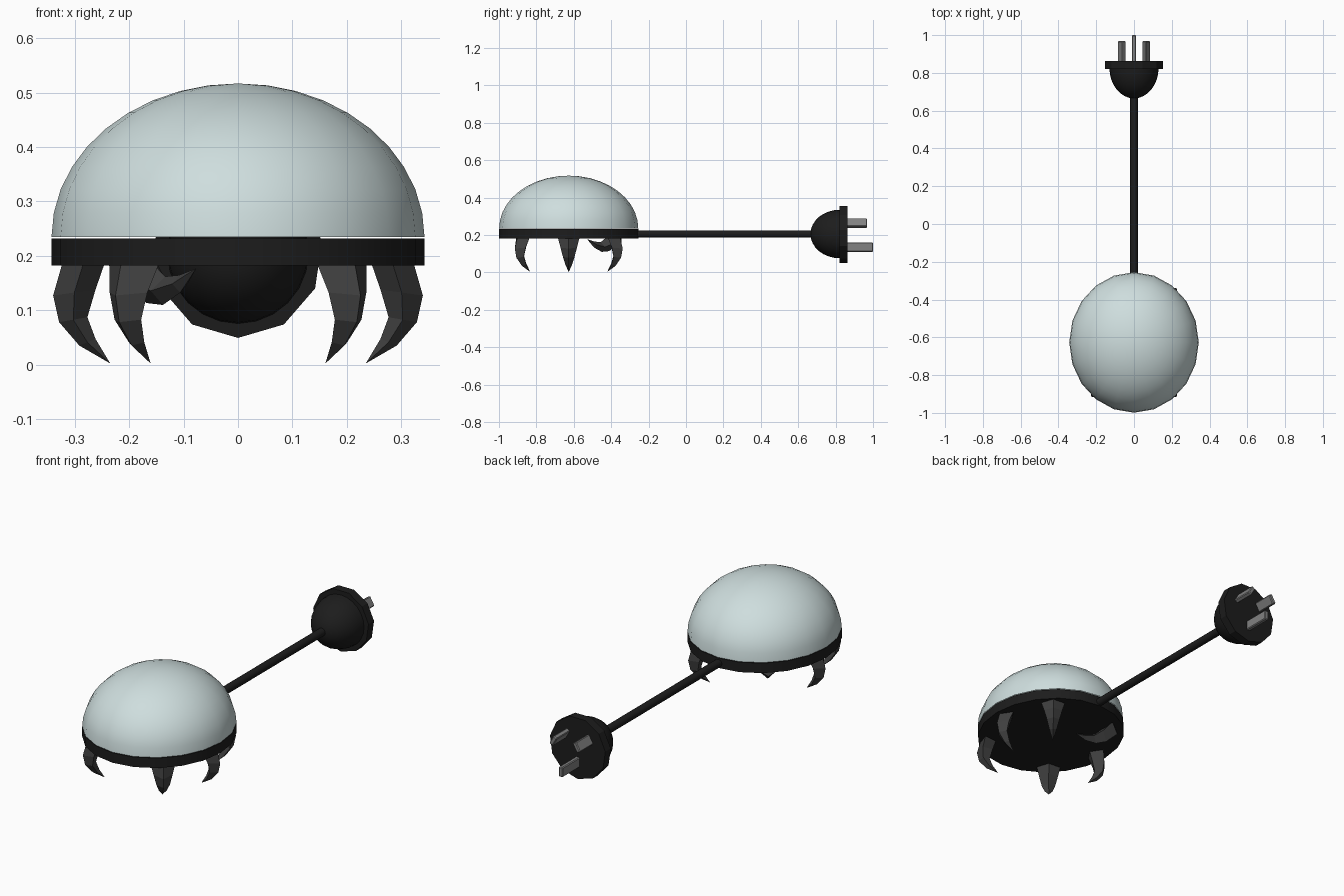
import bpy, bmesh, math
from mathutils import Matrix, Vector

if "Cube" in bpy.data.objects:
    bpy.data.objects.remove(bpy.data.objects["Cube"])


def material(name, r, g, b):
    m = bpy.data.materials.new(name)
    m.diffuse_color = (r, g, b, 1)
    m.use_nodes = True
    m.node_tree.nodes["Principled BSDF"].inputs["Base Color"].default_value = m.diffuse_color
    return m


PALE = material("pale_blue_grey", 0.62, 0.73, 0.73)
BLACK = material("black", 0.012, 0.012, 0.012)
CLAW = material("dark_grey", 0.05, 0.05, 0.05)
METAL = material("metal_grey", 0.22, 0.22, 0.22)


def finish(bm, name, mat, smooth=False):
    bmesh.ops.remove_doubles(bm, verts=bm.verts, dist=1e-5)
    bmesh.ops.recalc_face_normals(bm, faces=bm.faces)
    me = bpy.data.meshes.new(name)
    bm.to_mesh(me)
    bm.free()
    me.materials.append(mat)
    ob = bpy.data.objects.new(name, me)
    bpy.context.collection.objects.link(ob)
    if smooth:
        bpy.ops.object.select_all(action='DESELECT')
        ob.select_set(True)
        bpy.context.view_layer.objects.active = ob
        bpy.ops.object.shade_smooth_by_angle(angle=math.radians(35))
    return ob


def loft(name, rings, mat, smooth=False, caps=(True, True), matrix=None):
    """Skin a list of equal-length point rings."""
    bm = bmesh.new()
    vs = [[bm.verts.new(p) for p in ring] for ring in rings]
    n = len(vs[0])
    for a, b in zip(vs, vs[1:]):
        for i in range(n):
            j = (i + 1) % n
            bm.faces.new((a[i], a[j], b[j], b[i]))
    for cap, ring in zip(caps, (vs[0], vs[-1])):
        if cap:
            bm.faces.new(ring)
    if matrix:
        bm.transform(matrix)
    return finish(bm, name, mat, smooth)


def turned(name, profile, sides, mat, smooth=True, caps=(True, True), matrix=None,
           start=math.pi / 2):
    """Revolve (rx, ry, z) stations about z."""
    ang = [start + 2 * math.pi * i / sides for i in range(sides)]
    rings = [[(rx * math.cos(a), ry * math.sin(a), z) for a in ang]
             for rx, ry, z in profile]
    return loft(name, rings, mat, smooth, caps, matrix)


CY = -0.627       # centre of the domed body
RX, RY = 0.343, 0.372
CABLE_Z = 0.205

# Domed shell
dome = []
for i in range(11):
    t = math.pi / 2 * i / 10
    c = math.cos(t) if i < 10 else 0
    dome.append((RX * c, RY * c, 0.235 + 0.282 * math.sin(t)))
body = Matrix.Translation((0, CY, 0))
turned("dome", dome, 20, PALE, caps=(False, False), matrix=body)

# Base ring with closed underside
turned("base", [(RX, RY, 0.182), (RX, RY, 0.232)], 20, BLACK, matrix=body)

# Claws: outer r, z / inner r, z / half width
STATIONS = [(0.322, 0.190, 0.244, 0.190, 0.059),
            (0.340, 0.127, 0.262, 0.138, 0.044),
            (0.329, 0.078, 0.277, 0.087, 0.031),
            (0.292, 0.035, 0.262, 0.047, 0.018),
            (0.235, 0.002, 0.235, 0.002, 0.0)]


def claw(name, degrees, offset, swing=0):
    rings = []
    for ro, zo, ri, zi, w in STATIONS:
        mr, mz = (ro + ri) / 2, (zo + zi) / 2
        rings.append([(ro, 0, zo), (mr, w, mz), (ri, 0, zi), (mr, -w, mz)])
    pivot = Vector((0.285, 0, 0.182))
    m = (body @ Matrix.Rotation(math.radians(degrees), 4, 'Z')
         @ Matrix.Translation(pivot + Vector((offset, 0, 0)))
         @ Matrix.Rotation(math.radians(swing), 4, 'Y')
         @ Matrix.Translation(-pivot))
    loft(name, rings, CLAW, caps=(True, False), matrix=m)


claw("claw_right", 0, 0)
claw("claw_left", 180, 0)
claw("claw_back_right", 52, 0.026)
claw("claw_front_right", -52, 0.026)
claw("claw_front_left", 232, 0.026)
claw("claw_back_left_folded", 128, 0.026, swing=73)

# Cable and plug run along y
along = Matrix.Translation((0, 0, CABLE_Z)) @ Matrix.Rotation(-math.pi / 2, 4, 'X')
turned("cable", [(0.02, 0.02, -0.30), (0.02, 0.02, 0.70)], 12, BLACK, matrix=along)

# Rounded plug back
cup = []
for i in range(9):
    t = math.pi / 2 * i / 8
    r = 0.13 * math.sin(t)
    cup.append((r, r, 0.825 - 0.16 * math.cos(t)))
turned("plug_body", cup, 24, BLACK, caps=(False, True), matrix=along)

# Plug face plate, one corner pointing down
turned("plug_plate", [(0.156, 0.156, 0.82), (0.156, 0.156, 0.864)], 11, BLACK,
       smooth=False, matrix=along)


# Flat prongs
def prong(name, x, z, y_end, tilt):
    bm = bmesh.new()
    bmesh.ops.create_cube(bm, size=1)
    length = y_end - 0.855
    bm.transform(Matrix.Diagonal((0.022, length, 0.05, 1)))
    bmesh.ops.bevel(bm, geom=bm.edges[:], offset=0.004, segments=1, affect='EDGES')
    bm.transform(Matrix.Translation((x, 0.855 + length / 2, z))
                 @ Matrix.Rotation(math.radians(tilt), 4, 'Y'))
    finish(bm, name, METAL)


prong("prong_right", 0.065, 0.263, 0.968, -30)
prong("prong_left", -0.065, 0.263, 0.968, 30)
prong("prong_earth", 0, 0.135, 1.0, 0)
